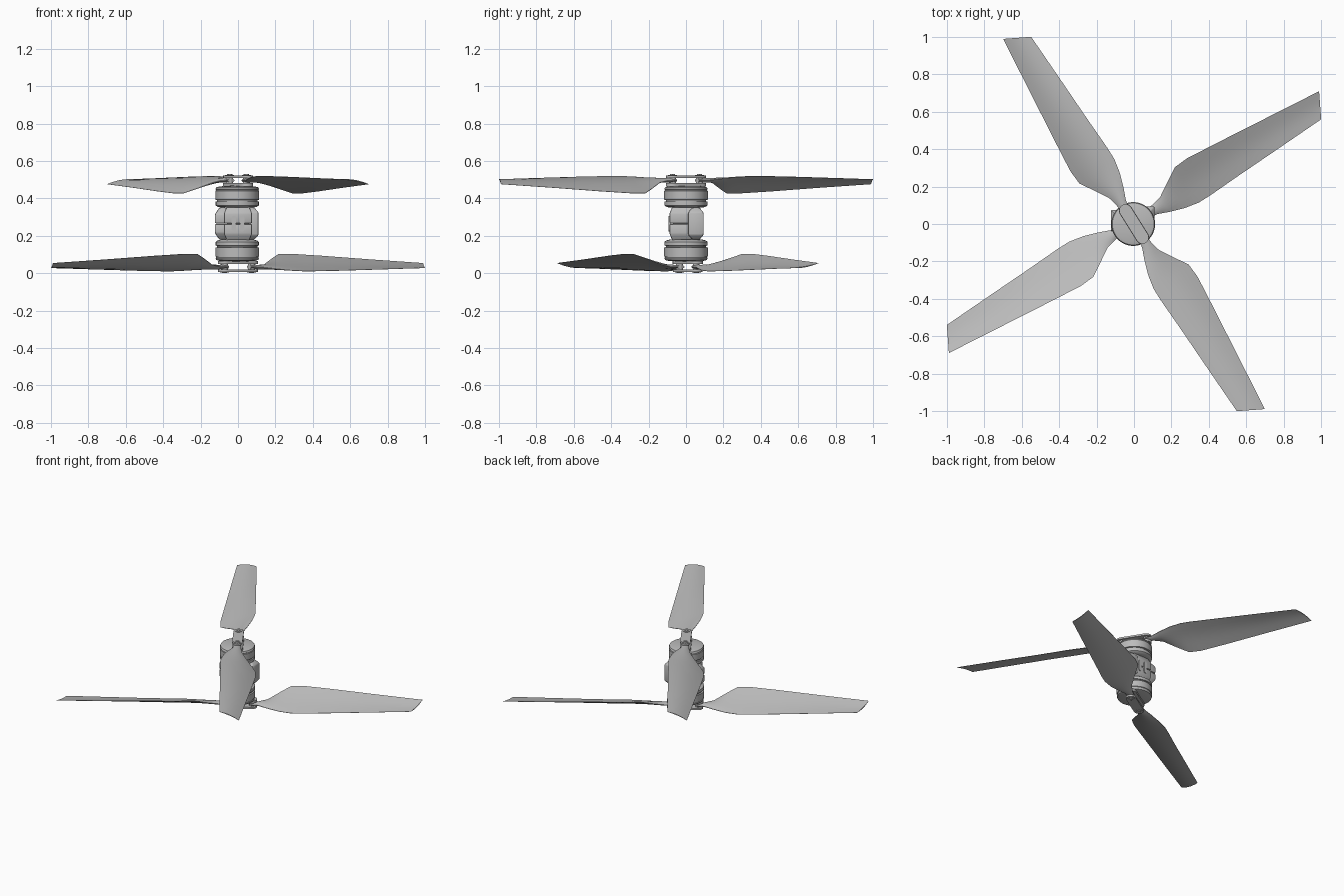
import bpy, bmesh, math
from mathutils import Vector, Matrix

cube = bpy.data.objects.get("Cube")
if cube:
    bpy.data.objects.remove(cube)

grey = bpy.data.materials.new("Light grey")
grey.use_nodes = True
COLOUR = (0.5, 0.5, 0.5, 1)
grey.diffuse_color = COLOUR
grey.node_tree.nodes["Principled BSDF"].inputs["Base Color"].default_value = COLOUR

HEIGHT = 0.53
FLIP = Matrix.Translation((0, 0, HEIGHT)) @ Matrix.Diagonal((1, 1, -1, 1))


def loft(name, rings, matrix=Matrix(), smooth=True, bevel=0):
    """Skin closed rings of points in order and cap both ends."""
    bm = bmesh.new()
    loops = [[bm.verts.new(matrix @ Vector(p)) for p in ring] for ring in rings]
    n = len(loops[0])
    for a, b in zip(loops, loops[1:]):
        for i in range(n):
            j = (i + 1) % n
            bm.faces.new((a[i], a[j], b[j], b[i]))
    bm.faces.new(loops[0])
    bm.faces.new(loops[-1])
    bmesh.ops.recalc_face_normals(bm, faces=bm.faces[:])
    if bevel:
        bmesh.ops.bevel(bm, geom=bm.edges[:], offset=bevel, segments=2,
                        affect='EDGES', profile=0.5)
    mesh = bpy.data.meshes.new(name)
    bm.to_mesh(mesh)
    bm.free()
    mesh.materials.append(grey)
    obj = bpy.data.objects.new(name, mesh)
    bpy.context.collection.objects.link(obj)
    if smooth:
        bpy.ops.object.select_all(action='DESELECT')
        obj.select_set(True)
        bpy.context.view_layer.objects.active = obj
        bpy.ops.object.shade_smooth_by_angle(angle=math.radians(32))
    return obj


def lathe(name, profile, matrix=Matrix(), sides=48):
    turn = [2 * math.pi * i / sides for i in range(sides)]
    return loft(name, [[(r * math.cos(t), r * math.sin(t), z) for t in turn]
                       for r, z in profile], matrix)


def cylinder(name, radius, low, high, matrix=Matrix(), sides=20):
    return lathe(name, [(radius, low), (radius, high)], matrix, sides)


def stadium(name, half, radius, low, high, matrix=Matrix()):
    """Bar with round ends, long in local x."""
    ring = []
    for end in (1, -1):
        for i in range(11):
            t = math.pi * (i / 10 - 0.5)
            ring.append((end * (half + radius * math.cos(t)), end * radius * math.sin(t)))
    return loft(name, [[(x, y, z) for x, y in ring] for z in (low, high)], matrix)


# Blade stations: low edge (r, s, z), high edge (r, s, z), thickness
STATIONS = [
    ((0.07, 0.022, 0.496), (0.07, -0.022, 0.496), 0.024),
    ((0.13, 0.026, 0.495), (0.13, -0.030, 0.498), 0.024),
    ((0.19, 0.040, 0.484), (0.19, -0.054, 0.506), 0.022),
    ((0.27, 0.090, 0.452), (0.27, -0.080, 0.515), 0.018),
    ((0.34, 0.133, 0.427), (0.35, -0.095, 0.519), 0.015),
    ((0.42, 0.139, 0.427), (0.42, -0.095, 0.519), 0.013),
    ((0.60, 0.124, 0.437), (0.60, -0.086, 0.516), 0.011),
    ((0.90, 0.097, 0.457), (0.88, -0.075, 0.509), 0.008),
    ((1.21, 0.069, 0.476), (1.14, -0.064, 0.502), 0.005),
]


def blade(name, matrix):
    rings = []
    steps = 8
    for k, (a, b, thick) in enumerate(STATIONS):
        a, b = Vector(a), Vector(b)
        camber = 0.05 * (b - a).length * min(1, k / 4)
        upper, lower = [], []
        for i in range(steps + 1):
            t = i / steps
            p = a.lerp(b, t)
            bulge = math.sin(math.pi * t) ** 0.7 if 0 < i < steps else 0.12
            lift = camber * math.sin(math.pi * t)
            upper.append(p + Vector((0, 0, lift + thick / 2 * bulge)))
            lower.append(p + Vector((0, 0, lift - thick / 2 * bulge)))
        rings.append(upper + lower[::-1])
    loft(name, rings, matrix)


MOTOR = [(0.085, 0.350), (0.105, 0.355), (0.115, 0.362), (0.115, 0.382),
         (0.108, 0.384), (0.108, 0.391), (0.117, 0.393), (0.117, 0.440),
         (0.113, 0.442), (0.113, 0.447), (0.116, 0.449), (0.112, 0.459),
         (0.095, 0.464), (0.03, 0.468)]


def rotor(level, angle, mirror, centre):
    place = Matrix.Translation(centre) @ mirror
    lathe(level + "_motor", MOTOR, Matrix.Translation((-0.004, 0, 0)) @ mirror)
    spin = place @ Matrix.Rotation(angle, 4, 'Z')
    # Clamp plates above and below the blade roots
    stadium(level + "_inner_clamp_plate", 0.085, 0.036, 0.464, 0.481, spin)
    stadium(level + "_outer_clamp_plate", 0.085, 0.034, 0.510, 0.523, spin)
    for side, turn in (("first", 0), ("second", math.pi)):
        arm = place @ Matrix.Rotation(angle + turn, 4, 'Z')
        blade(f"{level}_{side}_blade", arm)
        # Pivot bolt and its washer
        pivot = arm @ Matrix.Translation((0.085, 0, 0))
        cylinder(f"{level}_{side}_pivot", 0.018, 0.475, 0.515, pivot)
        cylinder(f"{level}_{side}_washer", 0.024, 0.521, 0.526, pivot)
        cylinder(f"{level}_{side}_bolt_head", 0.015, 0.525, HEIGHT, pivot, 6)


rotor("upper", math.radians(122), Matrix(), (0, 0, 0))
rotor("lower", math.radians(32), FLIP, (0, 0.01, 0))


# Mount between the two motors
def block(name, x, y, levels, bevel=0.006):
    """Box whose x and y extents shrink by an inset at each level (z, inset)."""
    rings = []
    for z, d in levels:
        x0, x1, y0, y1 = x[0] + d, x[1] - d, y[0] + d, y[1] - d
        rings.append([(x0, y0, z), (x1, y0, z), (x1, y1, z), (x0, y1, z)])
    return loft(name, rings, bevel=bevel)


MID = HEIGHT / 2
for part, sign in (("upper", 1), ("lower", -1)):
    block(part + "_mount_half", (-0.075, 0.075), (-0.088, 0.088),
          [(MID + sign * 0.002, 0), (MID + sign * 0.055, 0), (MID + sign * 0.092, 0.016)])
    block(part + "_left_jaw" if sign > 0 else part + "_right_jaw",
          (-0.124, -0.04), (-0.04, 0.075),
          [(MID + sign * 0.002, 0), (MID + sign * 0.05, 0), (MID + sign * 0.085, 0.024)])
block("mount_core", (-0.07, 0.07), (-0.08, 0.08), [(MID - 0.09, 0.01), (MID + 0.09, 0.01)])
block("side_cheek", (0.04, 0.11), (0.012, 0.094),
      [(MID - 0.085, 0.022), (MID - 0.06, 0), (MID + 0.06, 0), (MID + 0.085, 0.022)])

# Raised long fasteners on the front and back of the mount
for face, sign in (("front", -1), ("back", 1)):
    for side, x in (("right", -0.022), ("left", 0.022)):
        stand = (Matrix.Translation((x, 0, MID)) @ Matrix.Rotation(math.pi / 2, 4, 'Y')
                 @ Matrix.Rotation(-sign * math.pi / 2, 4, 'X'))
        stadium(f"{face}_{side}_fastener", 0.03, 0.012, 0.08, 0.094, stand)
